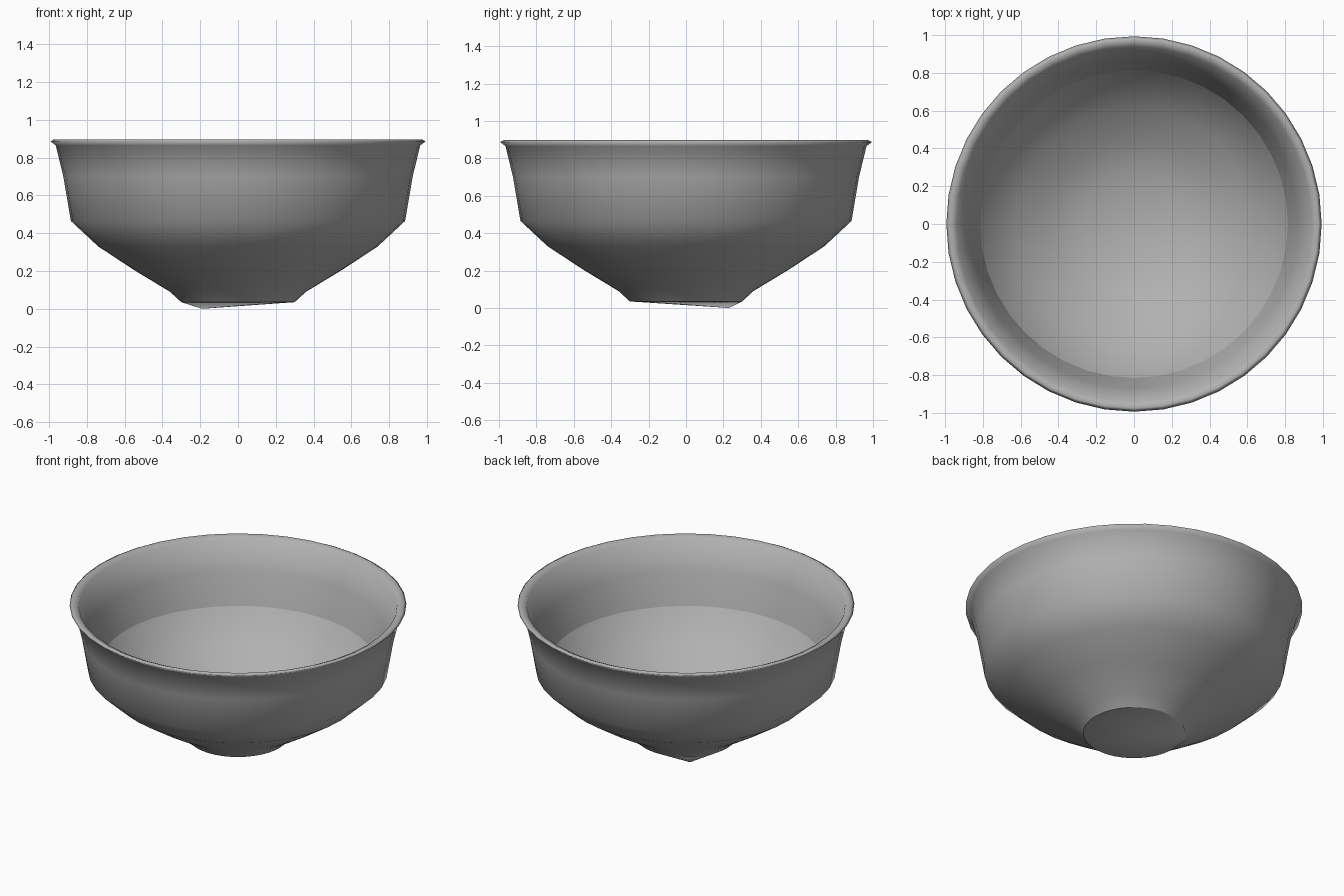
import bpy, bmesh
from math import cos, sin, tau

if "Cube" in bpy.data.objects:
    bpy.data.objects.remove(bpy.data.objects["Cube"])

SIDES = 40

# Outside from foot to rim, then down the inside to the floor (radius, height)
profile = [(0.30, 0.035), (0.36, 0.09), (0.55, 0.205), (0.74, 0.33),
           (0.885, 0.465), (0.925, 0.70), (0.965, 0.865), (0.994, 0.887),
           (0.975, 0.897), (0.94, 0.88), (0.87, 0.70), (0.815, 0.50),
           (0.74, 0.39), (0.62, 0.285), (0.45, 0.175), (0.28, 0.10)]
SHARP_RINGS = (0, 11)  # foot edge and inner ledge

bm = bmesh.new()
rings = [[bm.verts.new((r * cos(tau * i / SIDES), r * sin(tau * i / SIDES), z))
          for i in range(SIDES)] for r, z in profile]

# Bowl wall
for a, b in zip(rings, rings[1:]):
    for i in range(SIDES):
        j = (i + 1) % SIDES
        bm.faces.new((a[i], a[j], b[j], b[i]))

# Uneven underside with its off-centre low point, and inner floor
under = bm.verts.new((-0.19, 0.23, 0.0))
floor = bm.verts.new((0, 0, 0.075))
for i in range(SIDES):
    j = (i + 1) % SIDES
    bm.faces.new((rings[0][j], rings[0][i], under))
    bm.faces.new((rings[-1][i], rings[-1][j], floor))

# Smooth everywhere except the foot edge and inner ledge
bmesh.ops.recalc_face_normals(bm, faces=bm.faces)
for f in bm.faces:
    f.smooth = True
for k in SHARP_RINGS:
    for i in range(SIDES):
        bm.edges.get((rings[k][i], rings[k][(i + 1) % SIDES])).smooth = False

mesh = bpy.data.meshes.new("bowl")
bm.to_mesh(mesh)
bm.free()
bowl = bpy.data.objects.new("bowl", mesh)
bpy.context.collection.objects.link(bowl)

# Dark grey glaze
glaze = bpy.data.materials.new("grey_glaze")
glaze.diffuse_color = (0.44, 0.44, 0.44, 1)
glaze.use_nodes = True
glaze.node_tree.nodes["Principled BSDF"].inputs["Base Color"].default_value = glaze.diffuse_color
mesh.materials.append(glaze)
